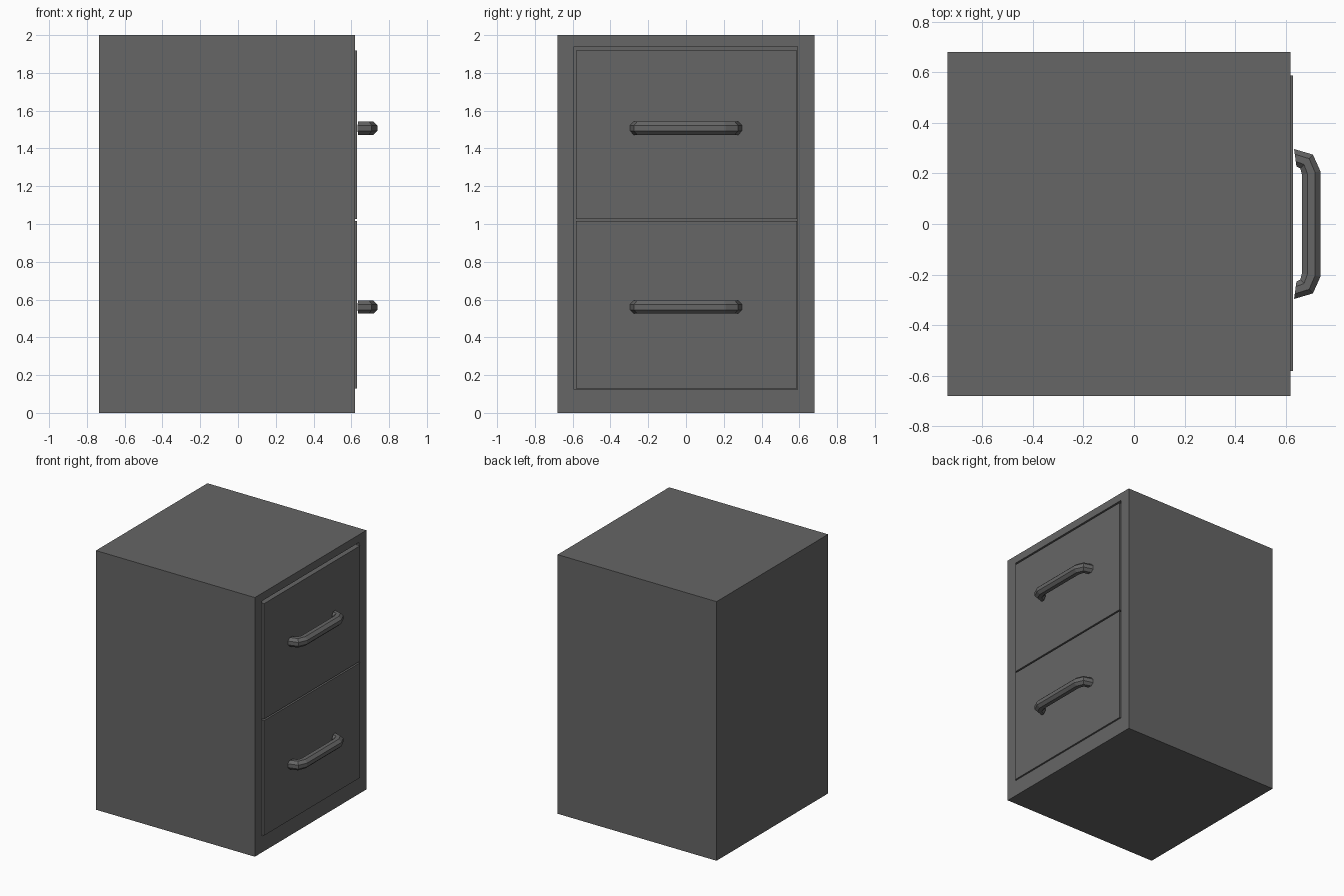
import bpy, bmesh, math
from mathutils import Vector

if "Cube" in bpy.data.objects:
    bpy.data.objects.remove(bpy.data.objects["Cube"])

grey = bpy.data.materials.new("dark_grey_metal")
grey.diffuse_color = (0.133, 0.133, 0.133, 1)
grey.use_nodes = True
grey.node_tree.nodes["Principled BSDF"].inputs["Base Color"].default_value = grey.diffuse_color


def loft(name, rings):
    """Join closed rings of points with quads and cap both ends."""
    bm = bmesh.new()
    vr = [[bm.verts.new(p) for p in r] for r in rings]
    n = len(vr[0])
    for a, b in zip(vr, vr[1:]):
        for i in range(n):
            j = (i + 1) % n
            bm.faces.new((a[i], a[j], b[j], b[i]))
    bm.faces.new(vr[0])
    bm.faces.new(vr[-1])
    bmesh.ops.recalc_face_normals(bm, faces=bm.faces)
    me = bpy.data.meshes.new(name)
    bm.to_mesh(me)
    bm.free()
    me.materials.append(grey)
    ob = bpy.data.objects.new(name, me)
    bpy.context.collection.objects.link(ob)
    return ob


def rect(x, y0, y1, z0, z1):
    return [(x, y0, z0), (x, y1, z0), (x, y1, z1), (x, y0, z1)]


# cabinet body with a shallow drawer opening on the +x side
body = (-0.68, 0.68, 0, 2)
opening = (-0.592, 0.59, 0.125, 1.94)
loft("cabinet_body", [rect(-0.737, *body), rect(0.62, *body),
                      rect(0.62, *opening), rect(0.585, *opening)])

# handle path in plan (x, y) with mitre directions across the tube
half = [(0.638, 0.262, 10), (0.683, 0.247, 42), (0.701, 0.202, 79)]
R = 0.035 / math.cos(math.pi / 8)


def handle(name, zc):
    rings = []
    path = [(x, y, a, 1) for x, y, a in half]
    path += [(x, -y, a, -1) for x, y, a in reversed(half)]
    for x, y, a, s in path:
        # outward direction turns from sideways to straight out
        a = math.radians(a)
        out = Vector((math.sin(a) if a > 0.2 else -math.sin(a) * 0.8, s * math.cos(a), 0))
        stretch = 1.06 if a > 0.2 else 1.0
        ring = []
        for k in range(8):
            t = math.pi / 8 + k * math.pi / 4
            ring.append(Vector((x, y, zc)) + out * (R * stretch * math.cos(t))
                        + Vector((0, 0, R * math.sin(t))))
        rings.append(ring)
    return loft(name, rings)


# two drawer fronts with their handles
for label, z0, z1, zc in (("lower", 0.128, 1.015, 0.56), ("upper", 1.027, 1.918, 1.507)):
    front = (-0.582, 0.588, z0, z1)
    loft(label + "_drawer_front", [rect(0.587, *front), rect(0.63, *front)])
    handle(label + "_handle", zc)
